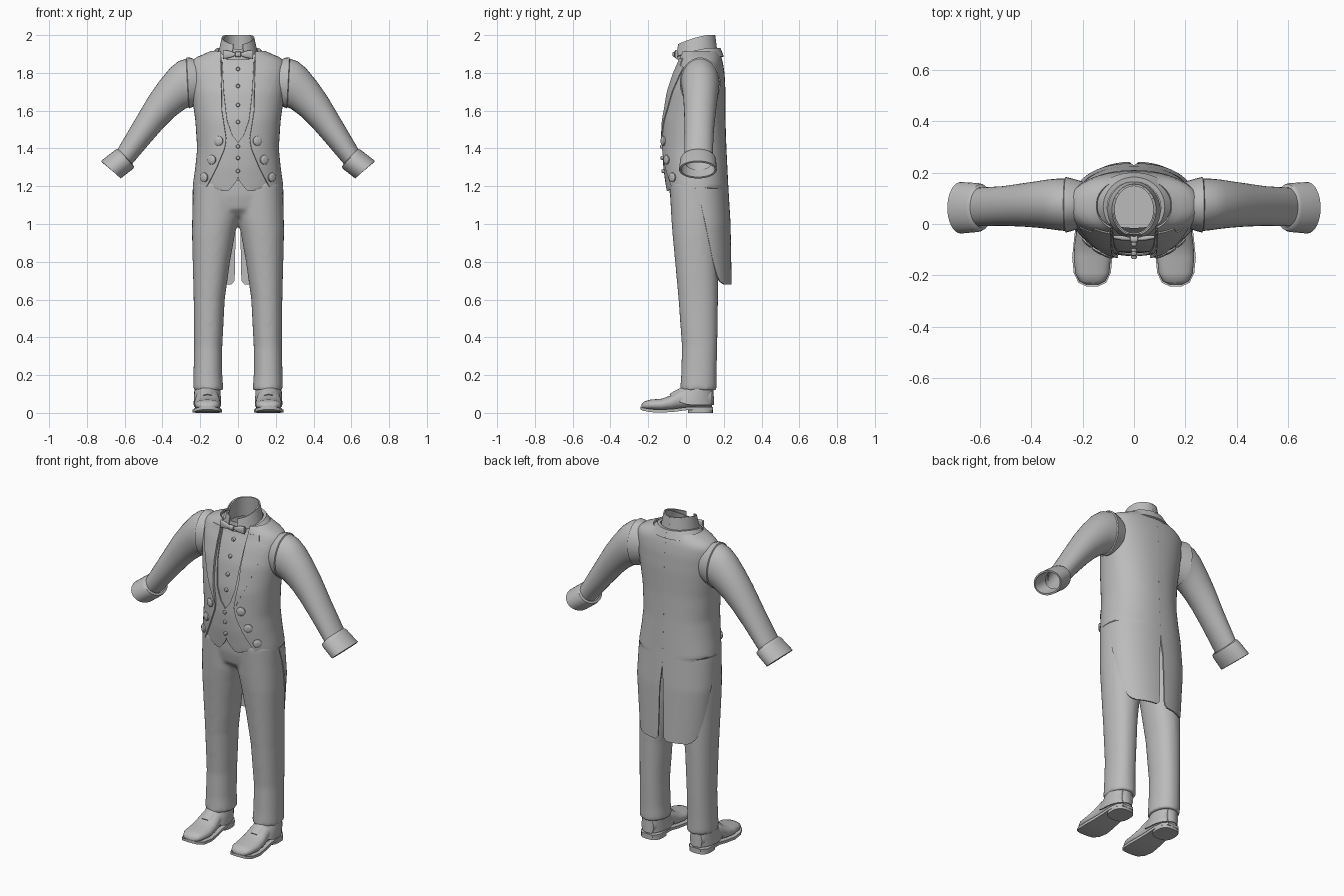
import bpy, bmesh
from math import sin, cos, pi, asin, acos, radians
from mathutils import Vector

if bpy.data.objects.get("Cube"):
    bpy.data.objects.remove(bpy.data.objects["Cube"])

grey = bpy.data.materials.new("cloth grey")
grey.use_nodes = True
grey.diffuse_color = (0.5, 0.5, 0.5, 1)
grey.node_tree.nodes["Principled BSDF"].inputs["Base Color"].default_value = (0.5, 0.5, 0.5, 1)
N = 2.25      # squareness of the torso section


def finish(name, bm, mirror=False, thick=0, remesh=0, angle=40):
    """Turn a bmesh into a finished object with its modifiers baked in."""
    bmesh.ops.recalc_face_normals(bm, faces=bm.faces[:])
    me = bpy.data.meshes.new(name)
    bm.to_mesh(me)
    bm.free()
    ob = bpy.data.objects.new(name, me)
    bpy.context.collection.objects.link(ob)
    if remesh:
        m = ob.modifiers.new("blend", 'REMESH')
        m.mode, m.voxel_size = 'VOXEL', remesh
        m = ob.modifiers.new("soften", 'SMOOTH')
        m.iterations = 12
    if thick:
        m = ob.modifiers.new("cloth", 'SOLIDIFY')
        m.thickness, m.offset = thick, 0
    if mirror:
        m = ob.modifiers.new("mirror", 'MIRROR')
        m.use_mirror_merge = False
    dg = bpy.context.evaluated_depsgraph_get()
    me = bpy.data.meshes.new_from_object(ob.evaluated_get(dg))
    ob.modifiers.clear()
    ob.data = me
    me.name = name
    me.materials.clear()
    me.materials.append(grey)
    me.shade_smooth()
    me.set_sharp_from_angle(angle=radians(angle))
    return ob


def skin(bm, rings, closed=True, cap=False):
    """Bridge rows of points with quads."""
    rows = [[bm.verts.new(p) for p in r] for r in rings]
    n = len(rows[0])
    for a, b in zip(rows, rows[1:]):
        for i in range(n if closed else n - 1):
            j = (i + 1) % n
            bm.faces.new((a[i], a[j], b[j], b[i]))
    if cap:
        bm.faces.new(rows[0])
        bm.faces.new(rows[-1])


def loft(name, rings, closed=True, cap=False, **kw):
    bm = bmesh.new()
    skin(bm, rings, closed, cap)
    return finish(name, bm, **kw)


def lerp_table(table, z):
    """Read a table sorted by its first column at z."""
    if z <= table[0][0]:
        return table[0][1:]
    for a, b in zip(table, table[1:]):
        if z <= b[0]:
            t = (z - a[0]) / (b[0] - a[0])
            return [u + (v - u) * t for u, v in zip(a[1:], b[1:])]
    return table[-1][1:]


def steps(a, b, n):
    return [a + (b - a) * i / n for i in range(n + 1)]


def power(v, e):
    return abs(v) ** e * (1 if v >= 0 else -1)


def oval(xc, rx, yf, yb, z, n=32, e=1.0):
    c, r = (yf + yb) / 2, (yb - yf) / 2
    return [Vector((xc + rx * power(sin(t), e), c - r * power(cos(t), e), z))
            for t in steps(0, 2 * pi, n)[:-1]]


# Torso: height, half width, front y, back y
TORSO = [(0.68, .215, -.09, .238), (1.0, .24, -.085, .232), (1.2, .236, -.112, .22),
         (1.3, .222, -.125, .215), (1.4, .212, -.13, .21), (1.55, .222, -.126, .205),
         (1.7, .243, -.10, .205), (1.8, .253, -.066, .20), (1.86, .25, -.038, .19),
         (1.892, .2, -.032, .18), (1.915, .12, -.03, .17)]


def torso(z, off=0):
    s = [lerp_table(TORSO, z + d) for d in (-.015, 0, .015)]
    rx, yf, yb = [sum(k) / 3 for k in zip(*s)]
    return rx + off, yf - off, yb + off


def on_torso(t, z, off=0):
    rx, yf, yb = torso(z, off)
    return Vector((rx * power(sin(t), 2 / N),
                   (yf + yb) / 2 - (yb - yf) / 2 * power(cos(t), 2 / N), z))


def front(x, z, off=0):
    rx = torso(z, off)[0]
    return on_torso(asin(min(1, abs(x) / rx) ** (N / 2)), z, off)


def panel(name, table, off, thick=.006, n=8):
    """Cloth strip on the chest: height, inner x, outer x."""
    zs = steps(table[0][0], table[-1][0], 36)
    rows = []
    for z in zs:
        a, b = lerp_table(table, z)
        rows.append([front(x, z, off) for x in steps(a, b, n)])
    loft(name, rows, closed=False, mirror=True, thick=thick)


# Shirt body, waistcoat and lapels
loft("shirt_body", [[on_torso(t, z, -.016) for t in steps(0, 2 * pi, 48)[:-1]]
                    for z in steps(1.23, 1.905, 30)])
panel("waistcoat", [(1.175, .05, .07), (1.21, .02, .2), (1.24, .0, .2), (1.435, 0, .14),
                    (1.47, .03, .14), (1.55, .058, .14), (1.7, .075, .14), (1.88, .085, .13)], -.008)
panel("lapel", [(1.45, .062, .066), (1.6, .085, .135), (1.79, .09, .2), (1.835, .09, .212),
                (1.838, .09, .165), (1.875, .092, .155)], .006)

# Coat with tails: opening x above the hem, front edge y below it
OPENING = [(1.195, .165), (1.3, .112), (1.4, .07), (1.45, .062), (1.6, .085), (1.9, .09)]
TAIL = [(.68, .2), (.695, .178), (.72, .165), (.8, .142), (1.0, .102), (1.1, .08), (1.19, .05)]
VENT = [(.68, .035), (.7, .018), (1.0, .012), (1.13, 0)]
coat_rows = []
for z in steps(.68, .72, 4) + steps(.74, 1.19, 24) + steps(1.195, 1.912, 44):
    rx, yf, yb = torso(z)
    if z < 1.193:
        c = ((yf + yb) / 2 - lerp_table(TAIL, z)[0]) / ((yb - yf) / 2)
        t0 = acos(power(c, N / 2))
    else:
        t0 = asin(min(1, lerp_table(OPENING, z)[0] / rx) ** (N / 2))
    t1 = pi - asin((lerp_table(VENT, z)[0] / rx) ** (N / 2))
    coat_rows.append([on_torso(t, z) for t in steps(t0, t1, 28)])
loft("tailcoat", coat_rows, closed=False, mirror=True, thick=.008)

# Trousers: height, inner x, outer x, front y, back y
LEG = [(.12, .077, .238, -.032, .162), (.2, .083, .236, -.026, .162), (.35, .083, .233, -.022, .166),
       (.6, .07, .235, -.04, .17), (.8, .042, .24, -.058, .172), (.95, .015, .244, -.072, .175),
       (1.03, -.005, .243, -.078, .178), (1.22, -.01, .236, -.088, .178)]
bm = bmesh.new()
for side in (1, -1):
    skin(bm, [oval(side * (a + b) / 2, (b - a) / 2, f, k, z, e=.92)
              for z, a, b, f, k in LEG], cap=True)
skin(bm, [oval(0, rx, f, k, z, e=.9) for z, rx, f, k in
          ((1.04, .1, -.03, .13), (1.08, .2, -.072, .17), (1.15, .23, -.086, .178),
           (1.25, .228, -.09, .178))], cap=True)
finish("trousers", bm, remesh=.01, angle=50)

# Sleeves: top x z, bottom x z, y centre, y radius
SLEEVE = [(.20, 1.86, .2, 1.64, .075, .09), (.25, 1.88, .24, 1.62, .075, .103),
          (.272, 1.882, .258, 1.612, .075, .108), (.275, 1.875, .262, 1.618, .075, .102),
          (.315, 1.862, .28, 1.61, .076, .1), (.36, 1.825, .305, 1.592, .077, .096),
          (.415, 1.758, .34, 1.565, .076, .09), (.47, 1.68, .395, 1.51, .074, .084),
          (.55, 1.545, .465, 1.43, .07, .077), (.635, 1.4, .565, 1.312, .066, .075),
          (.66, 1.36, .59, 1.285, .066, .07)]
CUFF = [(.632, 1.392, .56, 1.31, .065, .076), (.64, 1.392, .554, 1.302, .065, .086),
        (.65, 1.386, .562, 1.293, .064, .09), (.722, 1.33, .624, 1.245, .063, .095)]


def slanted(xt, zt, xb, zb, yc, ry):
    mid, arm = Vector(((xt + xb) / 2, yc, (zt + zb) / 2)), Vector(((xt - xb) / 2, 0, (zt - zb) / 2))
    return [mid + arm * cos(t) + Vector((0, ry * sin(t), 0)) for t in steps(0, 2 * pi, 32)[:-1]]


loft("sleeve", [slanted(*r) for r in SLEEVE], mirror=True)
loft("sleeve_cuff", [slanted(*r) for r in CUFF], mirror=True, thick=.01)


# Shirt collar stand, folded wings and coat collar
def band(name, rows, t0, thick, n=24):
    """Half a neck band, mirrored: x radius, front y, back y, front z, back z."""
    out = []
    for rx, yf, yb, zf, zb in rows:
        out.append([Vector((rx * sin(t), (yf + yb) / 2 - (yb - yf) / 2 * cos(t),
                            zb + (zf - zb) * max(0, (.6 + cos(t)) / 1.6) ** 1.5))
                    for t in steps(t0, pi, n)])
    loft(name, out, closed=False, mirror=True, thick=thick)


band("collar_stand", [(.088, -.045, .16, 1.87, 1.88), (.078, -.038, .15, 1.925, 2.0)], 0, .006)
band("collar_wing", [(.1, -.055, .162, 1.885, 1.92), (.083, -.043, .152, 1.95, 1.998)], .3, .006)
band("coat_collar", [(.105, -.04, .165, 1.88, 1.925), (.118, -.045, .18, 1.885, 1.928),
                     (.16, -.055, .196, 1.85, 1.885)], .95, .01)

# Bow tie: x, half height, half depth
BOW = [(0, .014, .012), (.014, .014, .012), (.016, .008, .006), (.045, .019, .01), (.08, .024, .007)]
loft("bow_tie", [[Vector((x, -.06 + .12 * x + d * cos(t), 1.898 + h * power(sin(t), .5)))
                  for t in steps(0, 2 * pi, 16)[:-1]] for x, h, d in BOW], cap=True, mirror=True)


# Buttons and studs
def button(name, x, z, r, off, mirror):
    p, q = front(x, z, off), front(x + .01, z, off)
    u = (q - p).normalized()
    v = Vector((0, 0, 1))
    out = u.cross(v)
    loft(name, [[p + out * d + (u * cos(t) + v * sin(t)) * r * k for t in steps(0, 2 * pi, 16)[:-1]]
                for d, k in ((-.004, 1), (.007, 1), (.012, .75), (.013, .3))], cap=True, mirror=mirror)


for x, z in ((.102, 1.44), (.138, 1.34), (.178, 1.247)):
    button("coat_button", x, z, .025, .003, True)
for z, off in ((1.82, -.016), (1.73, -.016), (1.63, -.016), (1.54, -.016),
               (1.41, -.006), (1.35, -.006), (1.28, -.006)):
    button("front_button", 0, z, .011, off, False)

# Shoes: y, half width, bottom z, top z
SHOE = [(-.235, .025, .024, .045), (-.222, .05, .018, .06), (-.19, .066, .015, .07),
        (-.13, .072, .012, .075), (-.08, .069, .014, .092), (-.03, .062, .02, .125),
        (.04, .062, .025, .14), (.1, .06, .03, .14), (.137, .04, .03, .13)]
SOLE = [(-.242, .024, .018), (-.228, .054, .012), (-.19, .072, .004), (-.13, .078, .001),
        (-.06, .071, .006), (0, .064, .014), (.06, .066, .016), (.115, .06, .016), (.143, .036, .016)]
X = .162
loft("shoe_upper", [[Vector((X + w * power(cos(t), .8), y, (a + b) / 2 + (b - a) / 2 * power(sin(t), .9)))
                     for t in steps(0, 2 * pi, 24)[:-1]] for y, w, a, b in SHOE], cap=True, mirror=True)
loft("shoe_sole", [[Vector((X + sx * w, y, z + dz)) for sx, dz in ((-1, 0), (1, 0), (1, .016), (-1, .016))]
                   for y, w, z in SOLE], cap=True, mirror=True)
loft("shoe_heel", [oval(X, .064, .01, .142, z, e=.75) for z in (0, .02)], cap=True, mirror=True)

# Spats: raised front edge over the instep
spat = []
for z, rx, yf, yb, lift in ((.042, .07, -.085, .146, .055), (.07, .069, -.065, .145, .04),
                            (.1, .067, -.035, .143, .025), (.135, .066, -.012, .142, .005)):
    ring = oval(X, rx, yf, yb, z)
    for i, p in enumerate(ring):
        p.z += lift * max(0, cos(2 * pi * i / len(ring))) ** 2
    spat.append(ring)
loft("spat", spat, mirror=True, thick=.006)
